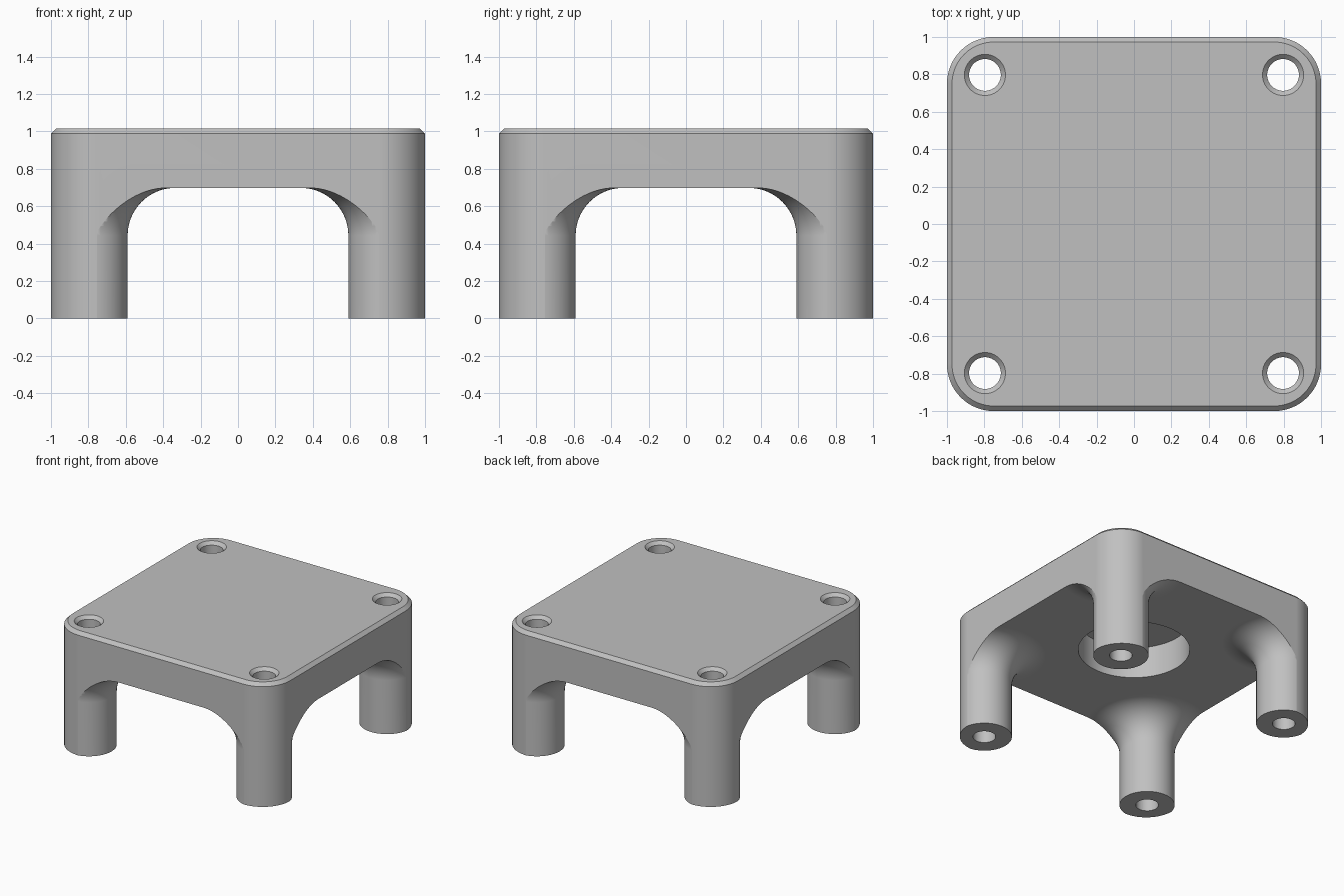
import bpy, bmesh, math

if "Cube" in bpy.data.objects:
    bpy.data.objects.remove(bpy.data.objects["Cube"])

TOP, UNDER = 1.015, 0.698          # deck heights
AXIS, LEG_R, FILLET = 0.797, 0.207, 0.255
CORNER, CHAMFER = 0.25, 0.027
HOLE_R = 0.085
POCKET_R, POCKET_TOP = 0.418, 0.955
CORNERS = [(sx * AXIS, sy * AXIS) for sx in (-1, 1) for sy in (-1, 1)]

grey = bpy.data.materials.new("plain grey")
grey.use_nodes = True
colour = (0.53, 0.53, 0.53, 1)
grey.diffuse_color = colour
grey.node_tree.nodes["Principled BSDF"].inputs["Base Color"].default_value = colour


def skin(name, rings):
    """Closed solid through a stack of equal-length rings of points."""
    bm = bmesh.new()
    loops = [[bm.verts.new(p) for p in ring] for ring in rings]
    n = len(loops[0])
    for a, b in zip(loops, loops[1:]):
        for i in range(n):
            j = (i + 1) % n
            bm.faces.new((a[i], a[j], b[j], b[i]))
    bm.faces.new(loops[0][::-1])
    bm.faces.new(loops[-1])
    bmesh.ops.recalc_face_normals(bm, faces=bm.faces)
    mesh = bpy.data.meshes.new(name)
    bm.to_mesh(mesh)
    bm.free()
    mesh.materials.append(grey)
    obj = bpy.data.objects.new(name, mesh)
    bpy.context.collection.objects.link(obj)
    return obj


def lathe(name, profile, x, y, n=72):
    """Turn a (radius, height) profile about a vertical axis."""
    turns = [2 * math.pi * (i + 0.5) / n for i in range(n)]
    return skin(name, [[(x + r * math.cos(t), y + r * math.sin(t), z)
                        for t in turns] for r, z in profile])


def rounded_square(inset, z, steps=16):
    """Ring of points round the deck outline."""
    r, c, ring = CORNER - inset, 1 - CORNER, []
    for quarter, (sx, sy) in enumerate(((1, 1), (-1, 1), (-1, -1), (1, -1))):
        for i in range(steps + 1):
            t = math.pi / 2 * (quarter + i / steps)
            ring.append((sx * c + r * math.cos(t), sy * c + r * math.sin(t), z))
    return ring


def combine(body, tool, operation):
    mod = body.modifiers.new(operation.lower(), "BOOLEAN")
    mod.operation, mod.solver, mod.object = operation, "EXACT", tool
    bpy.context.view_layer.objects.active = body
    bpy.ops.object.modifier_apply(modifier=mod.name)
    bpy.data.objects.remove(tool)


# Oversized slab, later trimmed to the deck outline
s = 1.5
square = ((-s, -s), (s, -s), (s, s), (-s, s))
stand = skin("stand", [[(x, y, z) for x, y in square] for z in (UNDER, TOP + 0.2)])

# Round legs flaring into the underside
flare = [(LEG_R + FILLET * (1 - math.cos(t)), UNDER - FILLET * (1 - math.sin(t)))
         for t in (math.pi / 2 * i / 16 for i in range(17))]
leg_profile = [(LEG_R, -0.1)] + flare + [(LEG_R + FILLET, UNDER + 0.1)]
for x, y in CORNERS:
    combine(stand, lathe("leg", leg_profile, x, y), "UNION")

# Outer envelope with rounded corners and a chamfered top edge
envelope = skin("envelope", [rounded_square(0, 0), rounded_square(0, TOP - CHAMFER),
                             rounded_square(CHAMFER, TOP)])
combine(stand, envelope, "INTERSECT")

# Countersunk holes through the legs
hole_profile = [(HOLE_R, -0.2), (HOLE_R, TOP - 0.025),
                (HOLE_R + 0.025, TOP), (HOLE_R + 0.025, TOP + 0.1)]
for x, y in CORNERS:
    combine(stand, lathe("hole", hole_profile, x, y, 48), "DIFFERENCE")

# Round pocket in the underside
pocket = lathe("pocket", [(POCKET_R, 0.3), (POCKET_R, POCKET_TOP)], 0, 0, 96)
combine(stand, pocket, "DIFFERENCE")

# Smooth curves, crisp edges, flat faces kept flat
bpy.ops.object.select_all(action="DESELECT")
stand.select_set(True)
bpy.context.view_layer.objects.active = stand
bpy.ops.object.shade_smooth_by_angle(angle=math.radians(30))
normals = stand.modifiers.new("even normals", "WEIGHTED_NORMAL")
normals.keep_sharp = True
